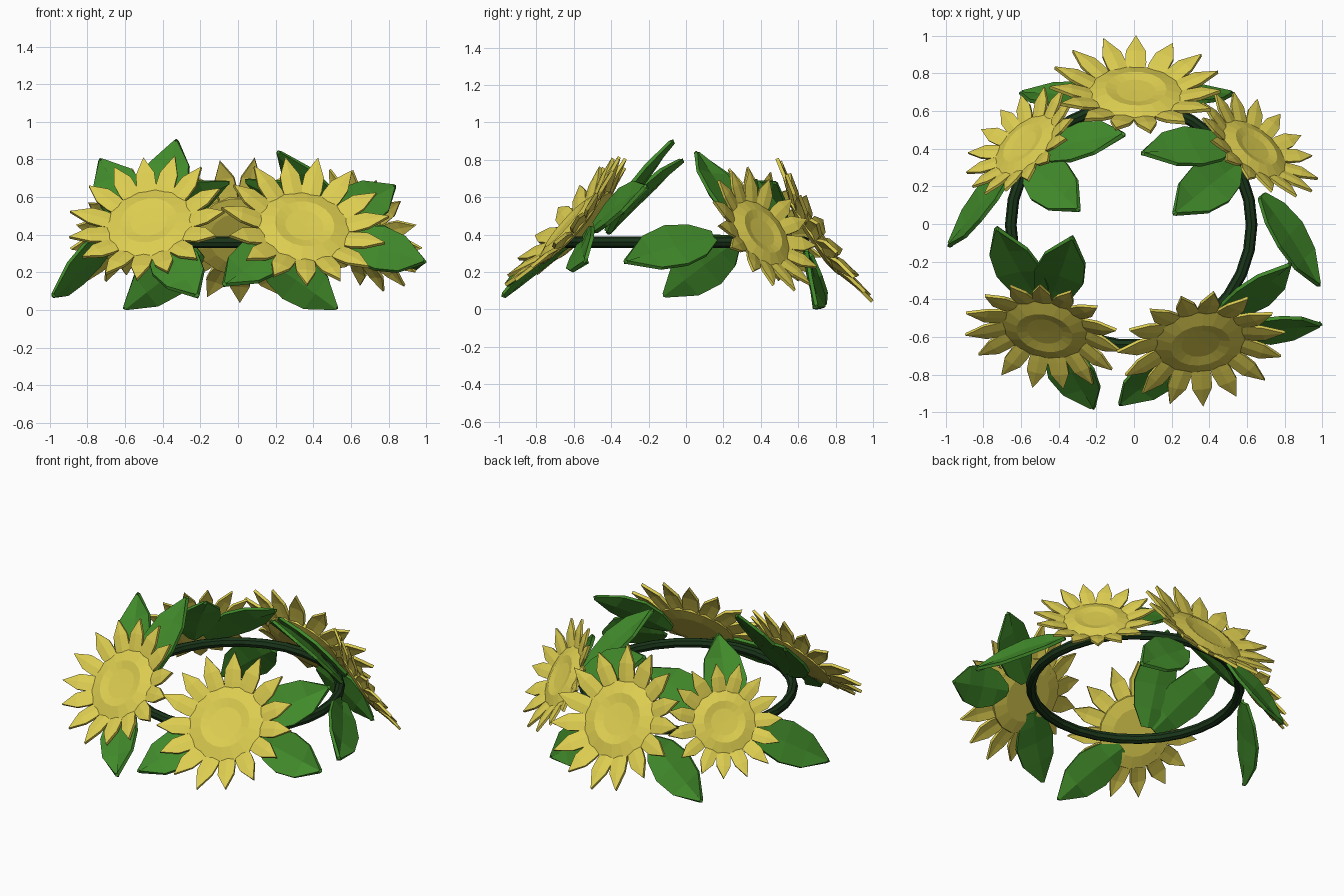
import bpy, bmesh, math, random
from mathutils import Vector, Matrix

if "Cube" in bpy.data.objects:
    bpy.data.objects.remove(bpy.data.objects["Cube"])

random.seed(4)

def material(name, rgb):
    m = bpy.data.materials.new(name)
    m.diffuse_color = (*rgb, 1)
    m.use_nodes = True
    m.node_tree.nodes["Principled BSDF"].inputs["Base Color"].default_value = m.diffuse_color
    return m

YELLOW = material("petal_yellow", (0.72, 0.61, 0.08))
GREEN = material("leaf_green", (0.054, 0.26, 0.024))
DARK = material("vine_green", (0.010, 0.035, 0.010))

def finish(name, bm, mat, thickness=0.0):
    bmesh.ops.recalc_face_normals(bm, faces=bm.faces)
    me = bpy.data.meshes.new(name)
    bm.to_mesh(me)
    bm.free()
    me.materials.append(mat)
    ob = bpy.data.objects.new(name, me)
    bpy.context.collection.objects.link(ob)
    if thickness:
        s = ob.modifiers.new("thickness", "SOLIDIFY")
        s.thickness = thickness
        s.offset = 0
    return ob

def frame(origin, along, normal):
    """Local x runs along the part, local z is its outward normal."""
    x = Vector(along).normalized()
    z = Vector(normal)
    z = (z - x * z.dot(x)).normalized()
    m = Matrix((x, z.cross(x), z)).transposed().to_4x4()
    m.translation = Vector(origin)
    return m

def blade(bm, rows, fold):
    """Folded strip from rows of (distance, half width, height), ending in a tip."""
    prev, new = None, []
    for d, w, h in rows[:-1]:
        row = [bm.verts.new((d, -w, h)), bm.verts.new((d, 0, h + fold)), bm.verts.new((d, w, h))]
        new += row
        if prev:
            for i in (0, 1):
                bm.faces.new((prev[i], row[i], row[i + 1], prev[i + 1]))
        prev = row
    d, _, h = rows[-1]
    tip = bm.verts.new((d, 0, h))
    for i in (0, 1):
        bm.faces.new((prev[i], tip, prev[i + 1]))
    return new + [tip]

def flower(name, centre, normal, size, count=15):
    n = Vector(normal).normalized()
    side = Vector((0, 0, 1)).cross(n)
    m = frame(centre, side, n)
    # cupped ring of pointed petals
    bm = bmesh.new()
    phase = random.random()
    for i in range(count):
        r = random.uniform(0.98, 1.03)
        verts = blade(bm, [(0.19, 0.040, -0.012), (0.26, 0.052, 0.012), (0.33, 0.050, 0.035),
                           (0.43 * r, 0, 0.058)], 0.006)
        a = 2 * math.pi * (i + phase) / count + random.uniform(-0.03, 0.03)
        bmesh.ops.rotate(bm, verts=verts, cent=(0, 0, 0), matrix=Matrix.Rotation(a, 3, 'Z'))
    finish(name + "_petals", bm, YELLOW, 0.018).matrix_world = m @ Matrix.Scale(size, 4)
    # seed head: raised rim around a shallow bowl
    bm = bmesh.new()
    profile = [(0, 0.020), (0.10, 0.022), (0.155, 0.034), (0.24, 0.010), (0.235, -0.012),
               (0.155, -0.030), (0, -0.030)]
    verts = [bm.verts.new((r, 0, z)) for r, z in profile]
    edges = [bm.edges.new(p) for p in zip(verts, verts[1:])]
    bmesh.ops.spin(bm, geom=verts + edges, cent=(0, 0, 0), axis=(0, 0, 1),
                   angle=2 * math.pi, steps=18)
    bmesh.ops.remove_doubles(bm, verts=bm.verts, dist=0.0005)
    finish(name + "_seed_head", bm, YELLOW).matrix_world = m @ Matrix.Scale(size, 4)

def leaf(name, base, tip, normal, width=0.27):
    base, tip = Vector(base), Vector(tip)
    l, h = (tip - base).length, width / 2
    bm = bmesh.new()
    blade(bm, [(0, h * 0.25, 0), (l * 0.2, h * 0.78, 0.01), (l * 0.45, h, 0.018),
               (l * 0.72, h * 0.82, 0.012), (l, h * 0.08, 0), (l * 1.01, 0, 0)], -0.015)
    finish(name, bm, GREEN, 0.02).matrix_world = frame(base, tip - base, normal)

# vine hoop
bpy.ops.mesh.primitive_torus_add(major_radius=0.64, minor_radius=0.031, major_segments=30,
                                 minor_segments=8, location=(-0.015, -0.005, 0.36))
hoop = bpy.context.object
hoop.name = "vine_hoop"
hoop.data.materials.append(DARK)

# flowers: centre, facing, size
N = {
    "front_left": (-0.18, -0.74, 0.63),
    "front_right": (0.12, -0.74, 0.65),
    "back_right": (0.56, 0.66, 0.50),
    "back_left": (-0.60, 0.60, 0.52),
    "back": (0.03, 0.83, 0.55),
}
flower("front_left_flower", (-0.47, -0.555, 0.455), N["front_left"], 0.98)
flower("front_right_flower", (0.35, -0.62, 0.435), N["front_right"], 1.03)
flower("back_right_flower", (0.635, 0.395, 0.405), N["back_right"], 0.86)
flower("back_left_flower", (-0.575, 0.415, 0.43), N["back_left"], 0.84)
flower("back_flower", (0.01, 0.69, 0.395), N["back"], 1.05)

# leaves: flower they sit behind, base, tip, optional facing
LEAVES = [
    ("front_left", (-0.50, -0.42, 0.42), (-0.73, -0.03, 0.80)),
    ("front_left", (-0.45, -0.42, 0.42), (-0.33, -0.08, 0.90)),
    ("front_left", (-0.42, -0.62, 0.36), (-0.22, -0.98, 0.08)),
    ("front_right", (0.27, -0.66, 0.37), (-0.07, -0.96, 0.14)),
    ("front_right", (0.46, -0.50, 0.44), (0.83, -0.22, 0.66), (0.12, -0.88, 0.45)),
    ("front_right", (0.55, -0.56, 0.37), (0.99, -0.54, 0.26), (0, -0.84, 0.5)),
    ("back_right", (0.52, 0.42, 0.42), (0.05, 0.38, 0.69)),
    ("back_right", (0.55, 0.32, 0.42), (0.22, 0.06, 0.84)),
    ("back_right", (0.68, 0.15, 0.39), (0.985, -0.32, 0.26), (0.53, 0.50, 0.62)),
    ("back_left", (-0.50, 0.38, 0.42), (-0.06, 0.48, 0.68)),
    ("back_left", (-0.56, 0.33, 0.42), (-0.30, 0.08, 0.82)),
    ("back_left", (-0.66, 0.27, 0.37), (-0.985, -0.11, 0.08)),
    ("back", (-0.20, 0.66, 0.31), (-0.60, 0.70, 0.015), (-0.1, 1, 0.5)),
    ("back", (0.14, 0.66, 0.28), (0.52, 0.70, 0.015), (0.1, 1, 0.35)),
]
for i, (where, base, tip, *facing) in enumerate(LEAVES):
    leaf(f"{where}_leaf_{i % 3 + 1}", base, tip, facing[0] if facing else N[where])
